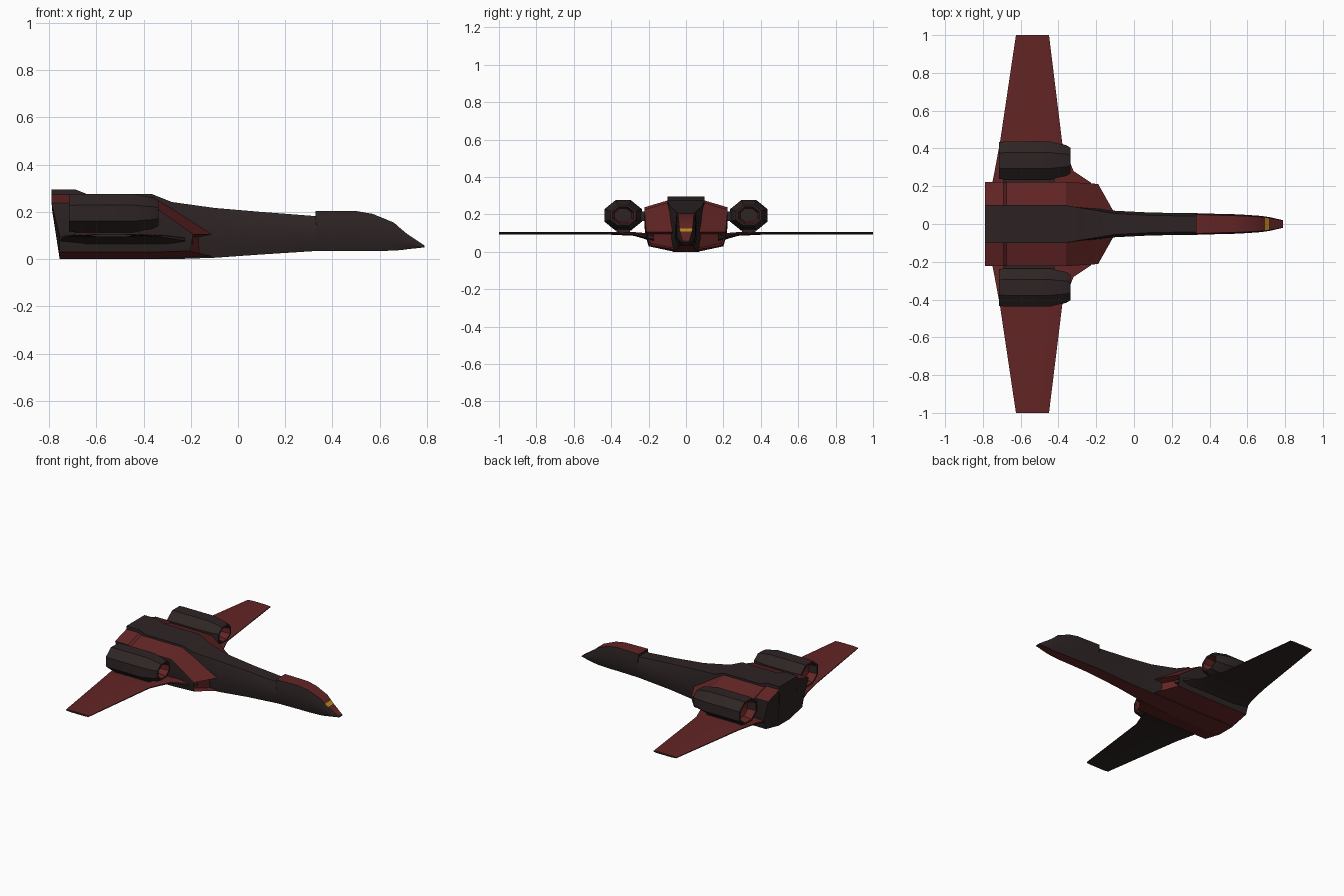
import bpy, bmesh, math
from mathutils import Vector

if "Cube" in bpy.data.objects:
    bpy.data.objects.remove(bpy.data.objects["Cube"])

# Materials
def material(name, rgb):
    m = bpy.data.materials.new(name)
    m.diffuse_color = (*rgb, 1)
    m.use_nodes = True
    m.node_tree.nodes["Principled BSDF"].inputs["Base Color"].default_value = m.diffuse_color
    return m

MATS = [material("charcoal", (0.028, 0.018, 0.018)),
        material("dark_red", (0.125, 0.018, 0.018)),
        material("amber", (0.5, 0.27, 0.012))]
DARK, RED, AMBER = 0, 1, 2


def finish(name, bm, rule, mirror):
    bmesh.ops.recalc_face_normals(bm, faces=bm.faces)
    bm.normal_update()
    for f in bm.faces:
        f.material_index = rule(f.normal, f.calc_center_median())
    me = bpy.data.meshes.new(name)
    bm.to_mesh(me)
    bm.free()
    ob = bpy.data.objects.new(name, me)
    bpy.context.collection.objects.link(ob)
    for m in MATS:
        me.materials.append(m)
    bpy.ops.object.select_all(action='DESELECT')
    ob.select_set(True)
    bpy.context.view_layer.objects.active = ob
    bpy.ops.object.shade_smooth_by_angle(angle=math.radians(28))
    if mirror:
        mod = ob.modifiers.new("mirror", 'MIRROR')
        mod.use_axis = (False, True, False)
    return ob


def loft(name, rings, rule, mirror=False, intake=False):
    """Skin a list of equal-length point rings and cap both ends."""
    bm = bmesh.new()
    vs = [[bm.verts.new(p) for p in r] for r in rings]
    n = len(rings[0])
    for a, b in zip(vs, vs[1:]):
        for i in range(n):
            j = (i + 1) % n
            bm.faces.new((a[i], a[j], b[j], b[i]))
    bm.faces.new(vs[0])
    cap = bm.faces.new(vs[-1])
    if intake:  # recess the end cap
        bmesh.ops.recalc_face_normals(bm, faces=bm.faces)
        bmesh.ops.inset_region(bm, faces=[cap], thickness=0.014)
        for v in cap.verts:
            v.co.x -= 0.05
    return finish(name, bm, rule, mirror)


def tail_x(x, z):
    """Rear end leans backwards above the wing line."""
    return x - 0.035 * min(1, max(0, (z - 0.1) / 0.12)) if x < -0.75 else x


# Fuselage: x, bottom z, top z, half widths at bottom, middle, top
STATIONS = [
    (-0.755, 0, 0.296, 0.07, 0.10, 0.10), (-0.69, 0, 0.296, 0.07, 0.10, 0.10),
    (-0.64, 0, 0.276, 0.07, 0.10, 0.10), (-0.365, 0, 0.276, 0.07, 0.10, 0.10),
    (-0.28, 0, 0.242, 0.07, 0.09, 0.085), (-0.10, 0.006, 0.217, 0.06, 0.07, 0.055),
    (0.10, 0.02, 0.20, 0.045, 0.06, 0.045), (0.335, 0.035, 0.182, 0.04, 0.058, 0.042),
    (0.328, 0.035, 0.204, 0.04, 0.056, 0.05), (0.50, 0.035, 0.204, 0.035, 0.053, 0.045),
    (0.57, 0.035, 0.192, 0.035, 0.05, 0.043), (0.66, 0.036, 0.155, 0.03, 0.044, 0.038),
    (0.693, 0.039, 0.126, 0.028, 0.04, 0.035), (0.715, 0.042, 0.108, 0.026, 0.037, 0.032),
    (0.79, 0.05, 0.058, 0.016, 0.02, 0.018)]
rings = []
for x, zb, zt, wb, wm, wt in STATIONS:
    h = zt - zb
    half = [(wb, zb), (wm, zb + 0.3 * h), (wm, zb + 0.72 * h), (wt, zt)]
    rings.append([(tail_x(x, z), s * y, z) for s, pts in ((1, half), (-1, half[::-1]))
                  for y, z in pts])


def fuselage_rule(n, c):
    if n.z < -0.7:
        return RED
    if c.x > 0.34 and n.z > 0.3 and abs(c.y) < 0.01:
        return AMBER if 0.693 < c.x < 0.715 else RED
    return DARK

loft("fuselage", rings, fuselage_rule)


# Side pods with slanted recessed intakes
def pod_ring(x, drop):
    pts = [(0.095, 0.276 - drop), (0.223, 0.238 - drop), (0.22, 0.10), (0.2, 0.03), (0.06, 0.0)]
    return [(tail_x(x, z), y, z) for y, z in pts]

front = [(-0.11, 0.07, 0.105), (-0.19, 0.212, 0.105), (-0.195, 0.212, 0.08),
         (-0.20, 0.197, 0.035), (-0.11, 0.06, 0.012)]
loft("side_pod", [pod_ring(-0.755, 0), pod_ring(-0.69, 0), pod_ring(-0.675, 0.012),
                  pod_ring(-0.36, 0.012), front],
     lambda n, c: RED if abs(n.z) > 0.4 or c.x > -0.26 and n.x > 0.2 else DARK,
     mirror=True, intake=True)

# Wings: y, z, leading x, trailing x, half thickness
WING = [(0.17, 0.075, -0.19, -0.755, 0.025), (0.22, 0.085, -0.23, -0.75, 0.016),
        (0.28, 0.096, -0.32, -0.738, 0.010), (0.43, 0.10, -0.38, -0.71, 0.007),
        (1.0, 0.10, -0.45, -0.625, 0.006)]
rings = []
for y, z, le, te, t in WING:
    prof = [(0, -0.4), (0, 0.4), (0.15, 1), (0.8, 1), (1, 0.4), (1, -0.4), (0.8, -1), (0.15, -1)]
    rings.append([(le + (te - le) * u, y, z + t * k) for u, k in prof])
loft("wing", rings, lambda n, c: RED if n.z > 0.2 else DARK, mirror=True)

# Engine nacelles: octagonal shells with hollow ends
NACELLE = [(-0.64, 0.2), (-0.66, 0.72), (-0.715, 0.85), (-0.715, 0.97), (-0.69, 1.0), (-0.44, 1.0),
           (-0.41, 0.92), (-0.36, 0.82), (-0.337, 0.68), (-0.337, 0.56), (-0.40, 0.45), (-0.40, 0.15)]
rings = []
for x, r in NACELLE:
    ring = []
    for i in range(8):
        a = math.radians(22.5 + 45 * i)
        k = r / math.cos(math.radians(22.5))
        ring.append((x, 0.336 + 0.1 * k * math.cos(a), 0.195 + 0.081 * k * math.sin(a)))
    rings.append(ring)


def nacelle_rule(n, c):
    radial = Vector((0, c.y - 0.336, c.z - 0.195))
    if radial.length < 0.02:
        return DARK
    return RED if radial.length < 0.075 and (n.dot(radial) < -0.001 or c.x < -0.6) else DARK

loft("engine_nacelle", rings, nacelle_rule, mirror=True)

# Pylons joining nacelles to wings and pods
def box(y0, y1, z0, z1):
    return [[(x, y0, z0), (x, y1, z0), (x, y1, z1), (x, y0, z1)] for x in (-0.69, -0.42)]

loft("wing_pylon", box(0.30, 0.372, 0.095, 0.13), lambda n, c: DARK, mirror=True)
loft("pod_pylon", box(0.20, 0.25, 0.165, 0.215), lambda n, c: DARK, mirror=True)
